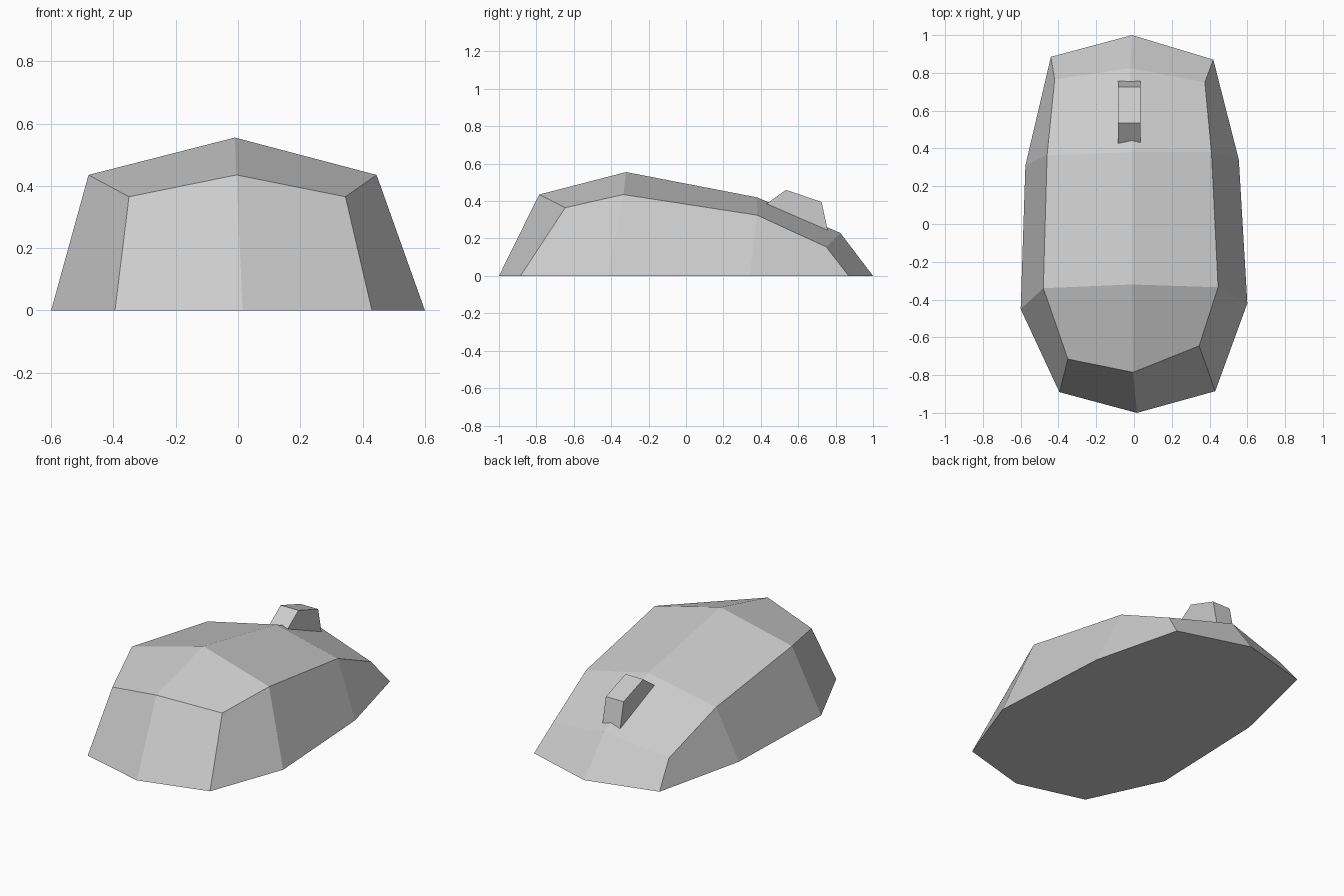
import bpy
import bmesh

default_cube = bpy.data.objects.get("Cube")
if default_cube:
    bpy.data.objects.remove(default_cube, do_unlink=True)

grey = bpy.data.materials.new("light_grey")
grey.use_nodes = True
colour = (0.604, 0.604, 0.604, 1)
grey.diffuse_color = colour
grey.node_tree.nodes["Principled BSDF"].inputs["Base Color"].default_value = colour


def finish(name, bm):
    """Turn a bmesh into a flat shaded grey object."""
    bmesh.ops.recalc_face_normals(bm, faces=bm.faces[:])
    mesh = bpy.data.meshes.new(name)
    bm.to_mesh(mesh)
    bm.free()
    mesh.materials.append(grey)
    obj = bpy.data.objects.new(name, mesh)
    bpy.context.collection.objects.link(obj)
    return obj


# Body outline on the ground, from the front centre round the left side
base_outline = [(0.015, -1), (0.43, -0.885), (0.6, -0.42), (0.555, 0.34), (0.42, 0.87),
                (-0.01, 1), (-0.44, 0.885), (-0.575, 0.31), (-0.6, -0.45), (-0.395, -0.89)]
# Upper rim in the same order; its front and back centres end the ridge
rim_outline = [(-0.005, -0.785), (0.345, -0.645), (0.445, -0.335), (0.41, 0.38), (0.375, 0.75),
               (-0.02, 0.825), (-0.42, 0.765), (-0.46, 0.365), (-0.48, -0.34), (-0.35, -0.715)]
side_heights = [0.365, 0.435, 0.325, 0.155]
rim_heights = [0.435, *side_heights, 0.23, *reversed(side_heights)]

bm = bmesh.new()
base = [bm.verts.new((x, y, 0)) for x, y in base_outline]
rim = [bm.verts.new((x, y, z)) for (x, y), z in zip(rim_outline, rim_heights)]
ridge = [rim[0], bm.verts.new((-0.01, -0.32, 0.555)), bm.verts.new((-0.01, 0.38, 0.42)), rim[5]]

# Underside and sloping sides
bm.faces.new(base)
for i in range(len(base)):
    j = (i + 1) % len(base)
    bm.faces.new((base[i], base[j], rim[j], rim[i]))

# Roof panels on both sides of the ridge
for side in (rim[1:5], rim[:5:-1]):
    for i in range(3):
        bm.faces.new((ridge[i], side[i], side[i + 1], ridge[i + 1]))
finish("body_shell", bm)

# Small block on the rear slope, sunk slightly into the roof
block_profile = [(0.395, 0.36), (0.535, 0.46), (0.725, 0.395), (0.765, 0.21)]
bm = bmesh.new()
profile = bm.faces.new([bm.verts.new((-0.085, y, z)) for y, z in block_profile])
extruded = bmesh.ops.extrude_face_region(bm, geom=[profile], use_keep_orig=True)
moved = [v for v in extruded["geom"] if isinstance(v, bmesh.types.BMVert)]
bmesh.ops.translate(bm, verts=moved, vec=(0.12, 0, 0))
finish("rear_block", bm)
